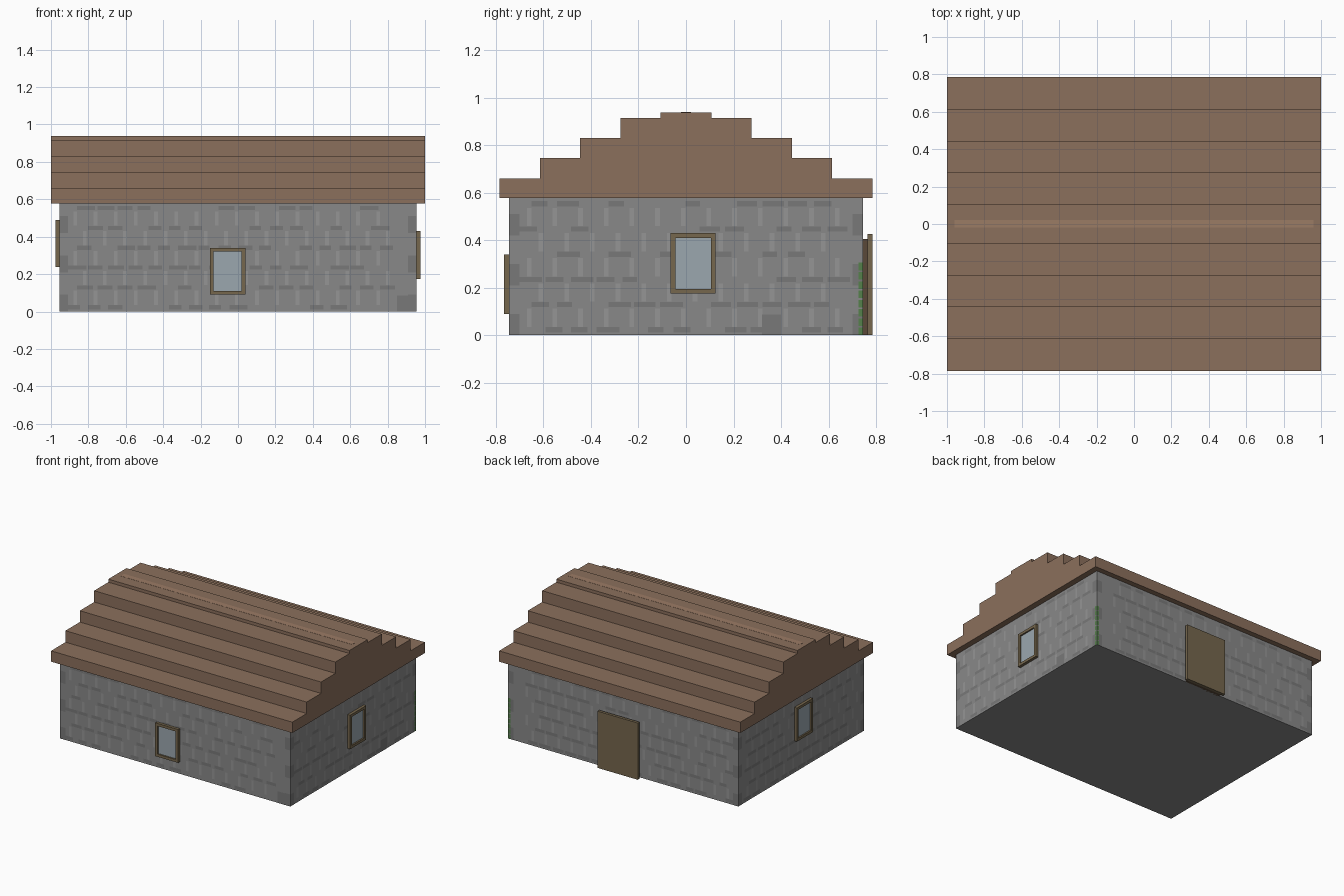
import bpy, bmesh, random
from mathutils import Vector

if "Cube" in bpy.data.objects:
    bpy.data.objects.remove(bpy.data.objects["Cube"])

random.seed(4)
WX, WY, WH = 0.955, 0.745, 0.578


def mat(name, rgb):
    m = bpy.data.materials.new(name)
    m.diffuse_color = (*rgb, 1)
    m.use_nodes = True
    m.node_tree.nodes["Principled BSDF"].inputs["Base Color"].default_value = m.diffuse_color
    return m


stone = mat("stone", (0.25, 0.25, 0.25))
dark = mat("dark_stone", (0.19, 0.19, 0.19))
light = mat("light_stone", (0.30, 0.30, 0.30))
roof_wood = mat("roof_wood", (0.26, 0.16, 0.107))
ridge_wood = mat("ridge_wood", (0.33, 0.20, 0.13))
frame_wood = mat("frame_wood", (0.18, 0.135, 0.075))
door_dark = mat("door_dark", (0.10, 0.065, 0.04))
glass = mat("glass", (0.33, 0.39, 0.43))
ivy = mat("ivy", (0.09, 0.22, 0.07))


def finish(name, bm, *mats):
    bmesh.ops.recalc_face_normals(bm, faces=bm.faces)
    me = bpy.data.meshes.new(name)
    bm.to_mesh(me)
    bm.free()
    for m in mats:
        me.materials.append(m)
    ob = bpy.data.objects.new(name, me)
    bpy.context.collection.objects.link(ob)
    return ob


def add_box(bm, lo, hi):
    lo, hi = Vector(lo), Vector(hi)
    vs = bmesh.ops.create_cube(bm, size=1)["verts"]
    for v in vs:
        v.co = Vector((lo[i] + hi[i]) / 2 + v.co[i] * abs(hi[i] - lo[i]) for i in range(3))


def box(name, lo, hi, m):
    bm = bmesh.new()
    add_box(bm, lo, hi)
    return finish(name, bm, m)


def on_wall(side, u, d, z):
    """Point at wall coordinate u, distance d outside the wall, height z."""
    return {"front": (u, -WY - d, z), "back": (u, WY + d, z),
            "right": (WX + d, u, z), "left": (-WX - d, u, z)}[side]


# Stone body
box("walls", (-WX, -WY, 0), (WX, WY, WH), stone)

# Stepped roof: one mirrored profile extruded along x
steps = [(0.785, 0.578, 0.659), (0.615, 0.659, 0.745), (0.445, 0.745, 0.83),
         (0.275, 0.83, 0.915), (0.108, 0.915, 0.938)]
half = [p for y, z0, z1 in steps for p in ((y, z0), (y, z1))]
profile = half + [(-y, z) for y, z in reversed(half)]
bm = bmesh.new()
face = bm.faces.new([bm.verts.new((-1, y, z)) for y, z in profile])
ext = bmesh.ops.extrude_face_region(bm, geom=[face])["geom"]
bmesh.ops.translate(bm, vec=(2, 0, 0), verts=[v for v in ext if isinstance(v, bmesh.types.BMVert)])
finish("stepped_roof", bm, roof_wood)
box("ridge_stripe", (-0.96, -0.02, 0.93), (0.96, 0.022, 0.939), ridge_wood)


# Windows: four frame bars around a recessed pane
def window(side, u0, u1, z0, z1, depth=0.021, b=0.02):
    bm = bmesh.new()
    for a0, a1, c0, c1 in ((u0, u0 + b, z0, z1), (u1 - b, u1, z0, z1),
                           (u0 + b, u1 - b, z0, z0 + b), (u0 + b, u1 - b, z1 - b, z1)):
        add_box(bm, on_wall(side, a0, -0.01, c0), on_wall(side, a1, depth, c1))
    finish(side + "_window_frame", bm, frame_wood)
    box(side + "_window_pane", on_wall(side, u0 + b, -0.01, z0 + b),
        on_wall(side, u1 - b, 0.01, z1 - b), glass)


window("front", -0.15, 0.04, 0.09, 0.34)
window("right", -0.065, 0.125, 0.175, 0.43)
window("left", -0.11, 0.08, 0.237, 0.49)

# Back door: inner slab and wider outer panel
box("door_slab", (-0.13, WY - 0.01, 0), (0.165, 0.764, 0.405), door_dark)
box("door_panel", (-0.15, 0.764, 0), (0.185, 0.785, 0.425), frame_wood)


# Flush stonework patches: course lines, upright joints, quoins and ivy
def stonework(side, half_len):
    bm = bmesh.new()

    def patch(u0, u1, z0, z1, index, d=0.0006):
        f = bm.faces.new([bm.verts.new(on_wall(side, u, d, z))
                          for u, z in ((u0, z0), (u1, z0), (u1, z1), (u0, z1))])
        f.material_index = index

    edge = half_len - 0.045
    for row in range(6):
        z = 0.012 + row * 0.106
        u = -edge + (0.05 if row % 2 else 0)
        while u < edge - 0.1:
            if random.random() < 0.8:
                patch(u, u + random.uniform(0.06, 0.1), z, z + 0.022, 0)
            if row < 5:
                patch(u + 0.03, u + 0.05, z + 0.023, z + 0.1, 1)
            u += 0.108
    for s in (-1, 1):
        for z in (0, 0.21, 0.42):
            patch(s * half_len, s * edge, z, z + 0.09, 0, 0.0008)
    if side in ("back", "right"):
        for i in range(8):
            patch(half_len - 0.02, half_len, i * 0.039, i * 0.039 + 0.032, 2, 0.001)
    if side in ("front", "right"):
        u = {"front": 0.85, "right": 0.32}[side]
        patch(u, u + 0.08, 0, 0.087, 0, 0.001)
    center = Vector((0, 0, 0.3))
    ob = finish(side + "_stonework", bm, dark, light, ivy)
    # Turn every patch outward
    for p in ob.data.polygons:
        flat = Vector(on_wall(side, 0, 1, 0)) - Vector(on_wall(side, 0, 0, 0))
        if p.normal.dot(flat) < 0:
            p.flip()


for side, length in (("front", WX), ("back", WX), ("right", WY), ("left", WY)):
    stonework(side, length)
